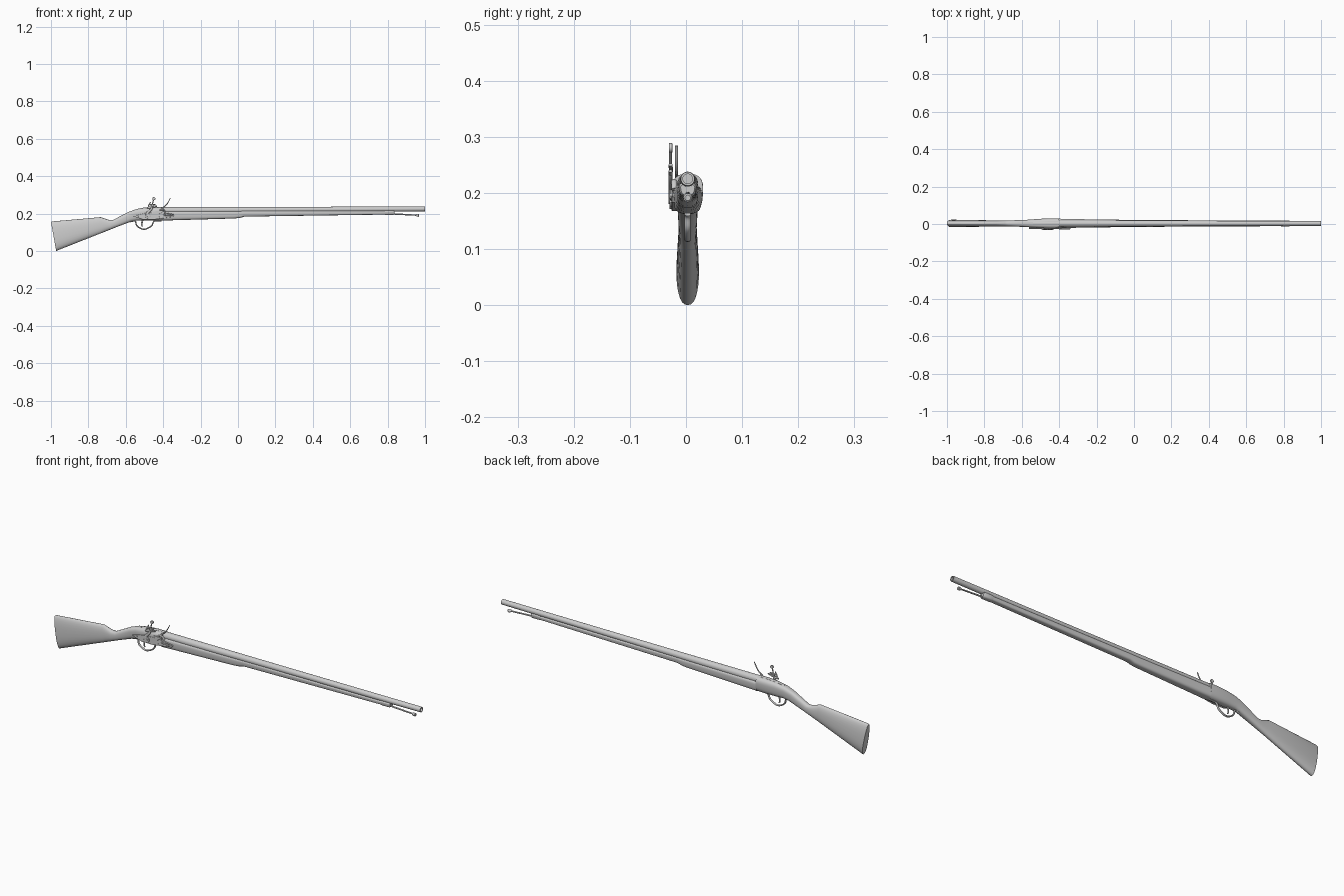
import bpy, bmesh, math
from mathutils import Vector

if "Cube" in bpy.data.objects:
    bpy.data.objects.remove(bpy.data.objects["Cube"])

YC = 0.003  # centre plane of stock and barrel


def finish(name, bm, angle=35):
    bmesh.ops.recalc_face_normals(bm, faces=bm.faces)
    me = bpy.data.meshes.new(name)
    bm.to_mesh(me)
    bm.free()
    ob = bpy.data.objects.new(name, me)
    bpy.context.collection.objects.link(ob)
    bpy.ops.object.select_all(action='DESELECT')
    ob.select_set(True)
    bpy.context.view_layer.objects.active = ob
    bpy.ops.object.shade_smooth_by_angle(angle=math.radians(angle))
    return ob


def loft(name, rings, angle=35):
    """Skin a list of equal-length rings and cap both ends."""
    bm = bmesh.new()
    vs = [[bm.verts.new(p) for p in r] for r in rings]
    n = len(vs[0])
    for a, b in zip(vs, vs[1:]):
        for i in range(n):
            bm.faces.new((a[i], a[(i + 1) % n], b[(i + 1) % n], b[i]))
    bm.faces.new(vs[0])
    bm.faces.new(vs[-1])
    return finish(name, bm, angle)


def circle(n):
    return [(math.cos(2 * math.pi * i / n), math.sin(2 * math.pi * i / n)) for i in range(n)]


def turned(name, stations, n=24):
    """Round part along x from (x, z, radius) stations."""
    return loft(name, [[(x, YC + r * c, z + r * s) for c, s in circle(n)]
                       for x, z, r in stations])


def spline(pts, steps=6):
    """Catmull-Rom through the points."""
    p = [Vector(q) for q in pts]
    p = [2 * p[0] - p[1]] + p + [2 * p[-1] - p[-2]]
    out = []
    for a, b, c, d in zip(p, p[1:], p[2:], p[3:]):
        for t in (s / steps for s in range(steps)):
            out.append(0.5 * (2 * b + (c - a) * t + (2 * a - 5 * b + 4 * c - d) * t * t
                              + (3 * b - a - 3 * c + d) * t ** 3))
    return out + [p[-2]]


def bent(name, pts, r0, r1, y, hy):
    """Curved bar in the xz plane, half thickness going from r0 to r1."""
    path = spline([(x, z, 0) for x, z in pts])
    last = len(path) - 1
    rings = []
    for i, q in enumerate(path):
        d = path[min(i + 1, last)] - path[max(i - 1, 0)]
        nrm = Vector((-d.y, d.x)).normalized() * (r0 + (r1 - r0) * i / last)
        rings.append([(q.x + nrm.x * c, y + hy * s, q.y + nrm.y * c) for c, s in circle(10)])
    return loft(name, rings)


def plate(name, outline, y0, y1, bevel=0.0007):
    """Extruded xz outline with a small bevel."""
    bm = bmesh.new()
    f = bm.faces.new([bm.verts.new((x, y0, z)) for x, z in outline])
    ext = bmesh.ops.extrude_face_region(bm, geom=[f])
    for v in ext['geom']:
        if isinstance(v, bmesh.types.BMVert):
            v.co.y = y1
    mod = finish(name, bm).modifiers.new('edge', 'BEVEL')
    mod.width = bevel
    mod.segments = 2


def disc(name, x, z, r, y0, y1):
    plate(name, [(x + r * c, z + r * s) for c, s in circle(16)], y0, y1)


def stock_ring(xt, zt, xb, zb, wt, wb, e):
    """Rounded section whose top and bottom may sit at different x."""
    ring = []
    for c, s in circle(32):
        u = math.copysign(abs(c) ** e, c)
        v = 0.5 + 0.5 * math.copysign(abs(s) ** e, s)
        ring.append((xb + (xt - xb) * v, YC + u * (wb + (wt - wb) * v), zb + (zt - zb) * v))
    return ring


# Butt, comb, wrist and lock swell: top x, top z, bottom x, bottom z, half width
butt = [(-1, .155, -.972, 0, .0185), (-.994, .158, -.966, .003, .0195),
        (-.735, .181, -.73, .096, .016), (-.69, .166, -.68, .116, .016),
        (-.67, .165, -.65, .128, .0165), (-.59, .207, -.57, .158, .0185),
        (-.55, .222, -.54, .163, .0215), (-.5, .231, -.5, .162, .024),
        (-.45, .234, -.45, .162, .0265), (-.4, .234, -.4, .163, .0255)]
loft('buttstock', [stock_ring(xt, zt, xb, zb, w + .004 * min(1, (x := xt) * 4 + 2.6 if xt > -.8 else -1),
                              w - .004 * min(.4, xt * 4 + 2.6 if xt > -.8 else -1),
                              .85 if xt < -.6 else .72)
                   for xt, zt, xb, zb, w in butt], 40)

# Forestock with a step down in front of the hand: x, bottom z, half width
fore = [(-.402, .163, .025), (-.33, .165, .023), (-.02, .174, .0185),
        (.01, .177, .0185), (.035, .184, .018), (.79, .195, .014)]
loft('forestock', [stock_ring(x, .215, x, z, w + .0015, w - .0015, .58) for x, z, w in fore], 40)

# Nose cap of the forestock
loft('nose_cap', [stock_ring(x, .217 + g, x, .194 - g, .016 + g, .012 + g, .6)
                  for x, g in ((.785, .0005), (.79, .001), (.83, .001), (.836, -.002))])

# Barrel with open bore, and the tang behind it
turned('barrel', [(-.405, .217, .0185), (-.3, .2175, .0182), (.3, .2215, .0148),
                  (.995, .225, .0128), (1, .225, .0122), (1, .225, .0085),
                  (.93, .225, .0085)], 32)
bent('breech_tang', [(-.4, .233), (-.45, .233), (-.5, .23), (-.54, .223)], .003, .002, YC, .007)

# Ramrod with flared tip
turned('ramrod', [(.8, .2, .004), (.948, .192, .0035), (.958, .191, .0075),
                  (.966, .191, .008), (.969, .191, .005)], 16)

# Lock plate and its screws
plate('lock_plate', [(-.562, .186), (-.51, .169), (-.45, .168), (-.345, .183), (-.338, .193),
                     (-.395, .2), (-.41, .206), (-.45, .206), (-.5, .202)], -.0255, -.014)
for i, (x, z) in enumerate(((-.535, .187), (-.42, .179), (-.36, .19))):
    disc('lock_screw_%d' % (i + 1), x, z, .0045, -.0275, -.024)

# Priming pan and frizzen spring
plate('priming_pan', [(-.445, .216), (-.4, .216), (-.418, .199), (-.432, .203)], -.0275, -.012)
bent('frizzen_spring', [(-.4, .192), (-.36, .19), (-.345, .195), (-.395, .204)],
     .003, .002, -.0265, .003)

# Cock: hub, curved neck, jaws and clamp screw
disc('cock_hub', -.48, .186, .0145, -.0295, -.024)
disc('cock_axle_screw', -.48, .186, .006, -.031, -.028)
CY = -.0275
bent('cock_neck', [(-.48, .184), (-.486, .2), (-.464, .224), (-.462, .236)], .009, .005, CY, .0035)
bent('cock_spur', [(-.464, .232), (-.478, .24), (-.468, .262)], .005, .002, CY, .0025)
bent('lower_jaw', [(-.486, .231), (-.46, .233), (-.434, .239)], .0045, .0025, CY, .0035)
bent('upper_jaw', [(-.472, .246), (-.458, .248), (-.44, .25)], .004, .0025, CY, .0035)
plate('flint', [(-.464, .237), (-.428, .243), (-.464, .246)], -.0295, -.0235, .0003)
bent('jaw_screw', [(-.461, .236), (-.452, .273)], .0025, .003, CY, .0025)
disc('jaw_screw_head', -.45, .28, .0085, -.0305, -.0245)

# Frizzen, swung open
bent('frizzen_face', [(-.412, .224), (-.382, .248), (-.361, .284)], .004, .0012, -.017, .0032)
bent('frizzen_foot', [(-.422, .219), (-.4, .22), (-.388, .206)], .004, .004, -.021, .005)

# Trigger guard and trigger
bent('trigger_guard', [(-.575, .157), (-.55, .16), (-.54, .134), (-.503, .116),
                       (-.463, .134), (-.448, .16), (-.41, .162)], .0035, .0035, YC, .0055)
bent('trigger', [(-.51, .168), (-.515, .14), (-.509, .13)], .005, .002, YC, .003)
